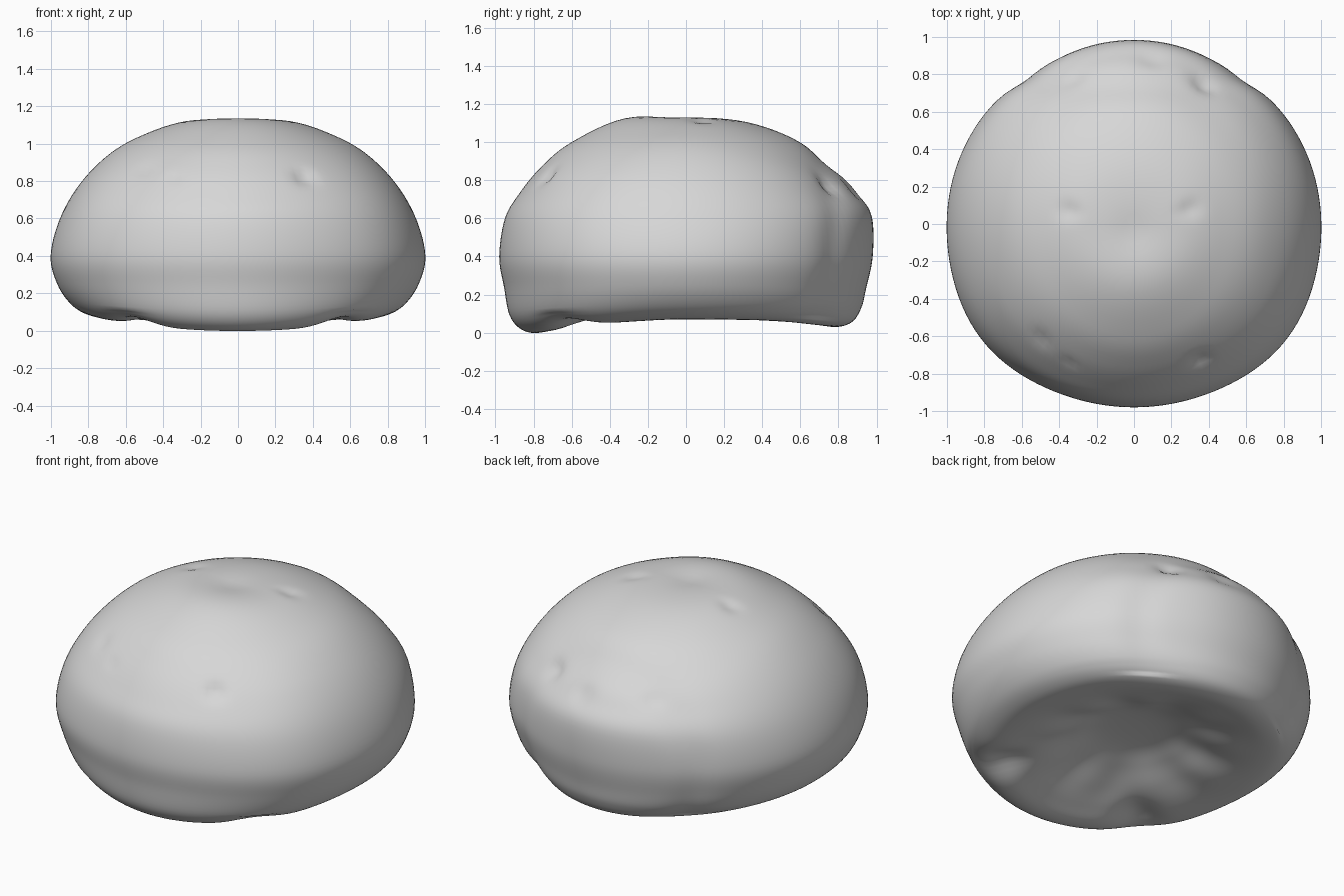
import bpy, bmesh, math
from mathutils import Vector

if "Cube" in bpy.data.objects:
    bpy.data.objects.remove(bpy.data.objects["Cube"])

# Radial profiles (radius, height), crown to rim to hollow underside
FRONT = [(0, 1.13), (.32, 1.125), (.60, 1.0), (.76, .87), (.875, .73), (.95, .60), (.98, .40),
         (.955, .24), (.925, .09), (.86, .015), (.77, .0), (.66, .04), (.52, .10), (.36, .16), (.2, .20), (0, .21)]
SIDE = [(0, 1.13), (.28, 1.12), (.50, 1.05), (.68, .95), (.84, .79), (.95, .60), (1.0, .40),
        (.965, .25), (.89, .14), (.80, .085), (.70, .07), (.58, .08), (.46, .11), (.33, .16), (.2, .20), (0, .21)]
BACK = [(0, 1.13), (.32, 1.105), (.60, 1.0), (.80, .84), (.90, .73), (.975, .61), (.98, .40),
        (.945, .23), (.92, .13), (.87, .055), (.78, .03), (.66, .055), (.52, .10), (.36, .16), (.2, .20), (0, .21)]
SEG, STEPS = 128, 6


def smooth_profile(points):
    """Catmull-Rom resampling of a radial profile."""
    pts = [Vector(p) for p in points]
    pts = [Vector((-pts[1].x, pts[1].y))] + pts + [Vector((-pts[-2].x, pts[-2].y))]
    out = []
    for i in range(1, len(pts) - 2):
        a, b, c, d = pts[i - 1:i + 3]
        for s in range(STEPS):
            t = s / STEPS
            out.append(.5 * (2 * b + (c - a) * t + (2 * a - 5 * b + 4 * c - d) * t * t
                             + (3 * b - a - 3 * c + d) * t ** 3))
    return out + [pts[-2]]


def bell(d, width):
    return math.exp(-(d / width) ** 2)


# Small dents: centre, width, depth
DENTS = [((.36, -.74, .83), .05, .03), ((-.35, -.76, .83), .03, .02), ((-.5, -.62, .86), .05, .012),
         ((.38, .76, .78), .06, .03), ((-.33, .80, .80), .05, .02), ((.1, .88, .75), .07, .015),
         ((-.35, .07, 1.10), .05, .015), ((.30, .08, 1.12), .05, .015), ((0, -.05, 1.13), .10, .01)]
DENTS = [(Vector(c), w, d) for c, w, d in DENTS]


def body_point(profiles, i, ang):
    f, s, b = (p[i] for p in profiles)
    c = math.cos(ang)                      # 1 = front, -1 = back
    w = c * c
    end = f if c > 0 else b
    p = s * (1 - w) + end * w
    r, z = p.x, p.y
    if c < 0 and i > 8 * STEPS:            # narrower lip at the back
        wb = w ** 1.8
        z = s.y * (1 - wb) + b.y * wb
    # slightly squarer front corners, tighter back corners
    edge = min(1, r / .8) ** 3
    r *= 1 + edge * (.03 * bell(abs(ang) - .9, .4) - .015 * bell(abs(ang) - 2.6, .25))
    # notches beside the front lip and shallow folds in the hollow
    if i > 8 * STEPS:
        z += .06 * bell(abs(ang) - .72, .16) * bell(r - .74, .14)
        z += .008 * math.sin(9 * ang) * bell(r - .48, .14)
    v = Vector((r * math.sin(ang), -r * c, z))
    out = Vector((v.x, v.y, (v.z - .45) * 1.3)).normalized()
    # crease around the swollen patch at the back
    if v.y > .3 and i < 9 * STEPS:
        q = math.hypot(v.x / .60, (v.z - .38) / .52)
        v -= out * .014 * bell(q - 1, .13)
    for centre, width, depth in DENTS:
        v -= out * depth * bell((v - centre).length, width)
    return v


# Bun-shaped body with a hollow underside
profiles = [smooth_profile(p) for p in (FRONT, SIDE, BACK)]
n = len(profiles[0])
bm = bmesh.new()
top = bm.verts.new(body_point(profiles, 0, 0))
rings = []
for i in range(1, n - 1):
    rings.append([bm.verts.new(body_point(profiles, i, 2 * math.pi * k / SEG - math.pi))
                  for k in range(SEG)])
base = bm.verts.new(body_point(profiles, n - 1, 0))
for k in range(SEG):
    j = (k + 1) % SEG
    bm.faces.new((top, rings[0][k], rings[0][j]))
    bm.faces.new((base, rings[-1][j], rings[-1][k]))
    for a, b in zip(rings, rings[1:]):
        bm.faces.new((a[k], b[k], b[j], a[j]))
bmesh.ops.recalc_face_normals(bm, faces=bm.faces)
for f in bm.faces:
    f.smooth = True
mesh = bpy.data.meshes.new("bun_body")
bm.to_mesh(mesh)
bm.free()
grey = bpy.data.materials.new("light grey")
grey.diffuse_color = (.68, .68, .68, 1)
grey.use_nodes = True
grey.node_tree.nodes["Principled BSDF"].inputs["Base Color"].default_value = grey.diffuse_color
mesh.materials.append(grey)
bpy.context.collection.objects.link(bpy.data.objects.new("bun_body", mesh))
